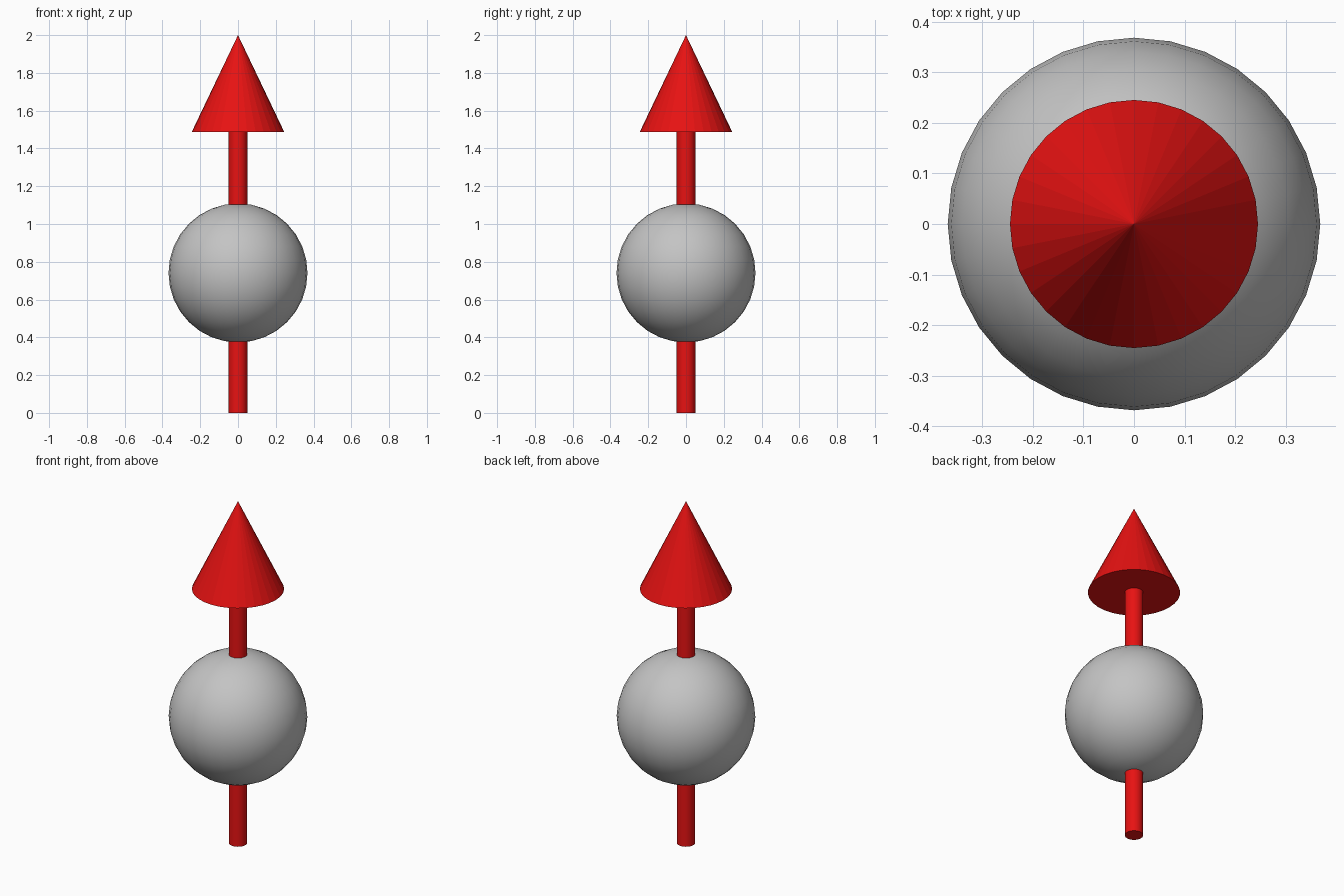
import bpy
import math

if "Cube" in bpy.data.objects:
    bpy.data.objects.remove(bpy.data.objects["Cube"])


def material(name, rgb):
    m = bpy.data.materials.new(name)
    m.diffuse_color = (*rgb, 1.0)
    m.use_nodes = True
    m.node_tree.nodes["Principled BSDF"].inputs["Base Color"].default_value = m.diffuse_color
    return m


red = material("red", (0.8, 0.006, 0.006))
grey = material("grey", (0.55, 0.55, 0.55))


def finish(name, mat, smooth):
    ob = bpy.context.object
    ob.name = name
    ob.data.materials.append(mat)
    if smooth:
        bpy.ops.object.shade_smooth_by_angle(angle=math.radians(30))
    return ob


HEAD_Z, TOP = 1.487, 2.0

# Shaft running through the ball up to the arrow head
bpy.ops.mesh.primitive_cylinder_add(vertices=32, radius=0.049, depth=HEAD_Z,
                                    location=(0, 0, HEAD_Z / 2))
finish("shaft", red, True)

# Arrow head
bpy.ops.mesh.primitive_cone_add(vertices=32, radius1=0.245, radius2=0, depth=TOP - HEAD_Z,
                                location=(0, 0, (TOP + HEAD_Z) / 2))
finish("arrow_head", red, False)

# Ball
bpy.ops.mesh.primitive_uv_sphere_add(segments=32, ring_count=16, radius=0.368,
                                     location=(0, 0, 0.741))
finish("ball", grey, True)
